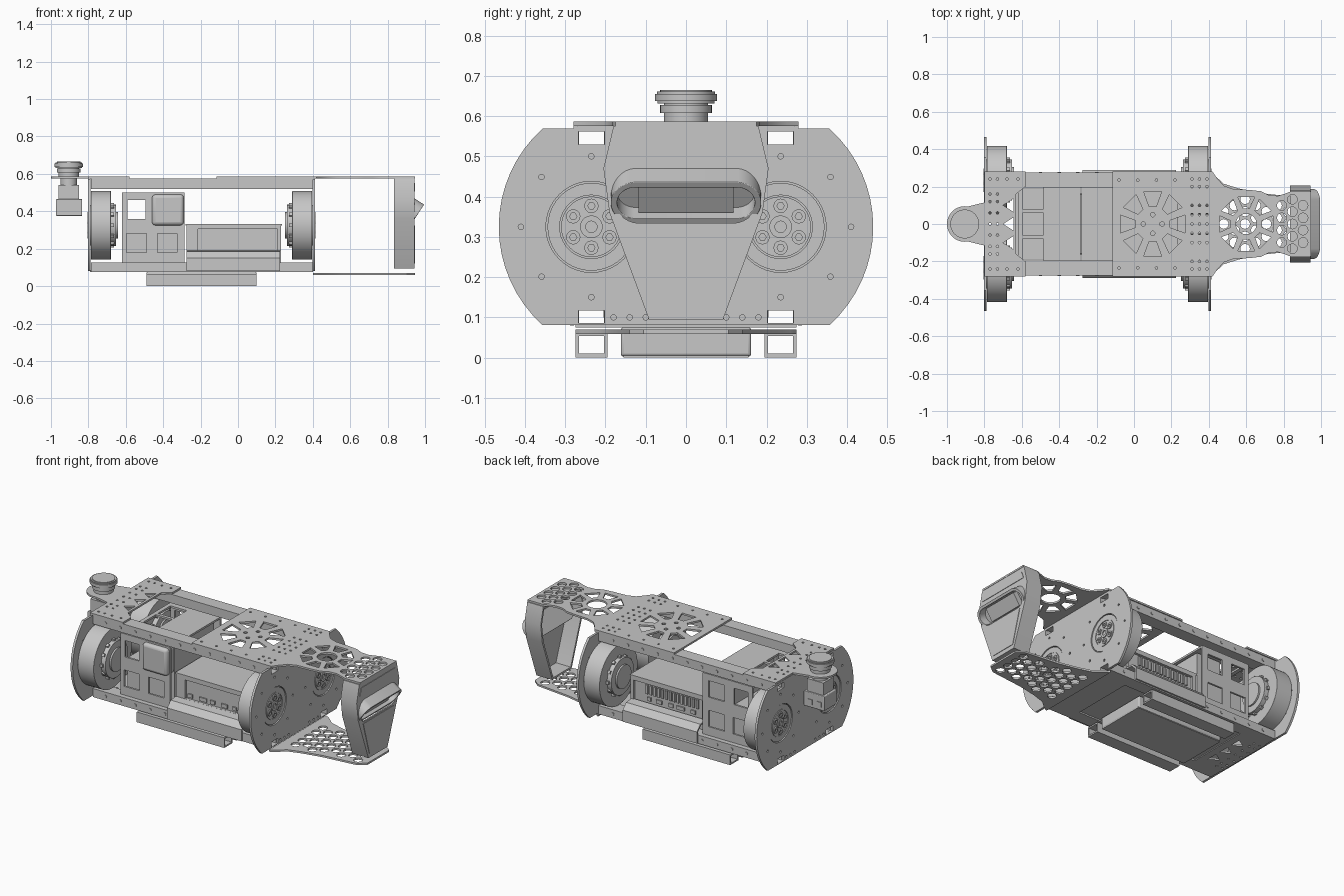
import bpy, bmesh
from math import sin, cos, pi, radians
from mathutils import Matrix, Vector

cube = bpy.data.objects.get("Cube")
if cube:
    bpy.data.objects.remove(cube)

grey = bpy.data.materials.new("plain_grey")
grey.use_nodes = True
grey.diffuse_color = (0.57, 0.57, 0.57, 1)
grey.node_tree.nodes["Principled BSDF"].inputs["Base Color"].default_value = grey.diffuse_color
parts = []

def frame(u, w, origin=(0, 0, 0)):
    """Matrix whose local x is u, local z is the extrusion direction w."""
    u, w = Vector(u).normalized(), Vector(w).normalized()
    m = Matrix((u, w.cross(u), w)).transposed().to_4x4()
    m.translation = origin
    return m

TOP = frame((1, 0, 0), (0, 0, 1))      # (x, y) extruded along z
SIDE = frame((0, 1, 0), (1, 0, 0))     # (y, z) extruded along x
FRONT = frame((1, 0, 0), (0, -1, 0))   # (x, z) extruded along -y

def solid(name, loops, axes, w0, w1, bevel=0):
    """Extrude an outline with any holes between two depths."""
    curve = bpy.data.curves.new(name, 'CURVE')
    curve.dimensions, curve.fill_mode = '2D', 'BOTH'
    curve.extrude = (w1 - w0) / 2
    for loop in loops:
        spline = curve.splines.new('POLY')
        spline.points.add(len(loop) - 1)
        for point, (u, v) in zip(spline.points, loop):
            point.co = (u, v, 0, 1)
        spline.use_cyclic_u = True
    temp = bpy.data.objects.new(name + "_curve", curve)
    bpy.context.collection.objects.link(temp)
    deps = bpy.context.evaluated_depsgraph_get()
    mesh = bpy.data.meshes.new_from_object(temp.evaluated_get(deps))
    bpy.data.objects.remove(temp)
    mesh.transform(axes @ Matrix.Translation((0, 0, (w0 + w1) / 2)))
    bm = bmesh.new()
    bm.from_mesh(mesh)
    bmesh.ops.remove_doubles(bm, verts=bm.verts, dist=0.00005)
    bmesh.ops.recalc_face_normals(bm, faces=bm.faces)
    bm.to_mesh(mesh)
    bm.free()
    mesh.materials.clear()
    mesh.materials.append(grey)
    obj = bpy.data.objects.new(name, mesh)
    bpy.context.collection.objects.link(obj)
    if bevel:
        mod = obj.modifiers.new("soft_edge", 'BEVEL')
        mod.width, mod.segments, mod.limit_method = bevel, 3, 'ANGLE'
        mod.angle_limit = radians(40)
    parts.append(obj)

def rect(u0, u1, v0, v1):
    return [(u0, v0), (u1, v0), (u1, v1), (u0, v1)]

def circle(u, v, r, n=40):
    return [(u + r * cos(2 * pi * i / n), v + r * sin(2 * pi * i / n)) for i in range(n)]

def stadium(half, r, v=0):
    angles = [2 * pi * (i + 0.5) / 36 for i in range(36)]
    return [((half if cos(a) > 0 else -half) + r * cos(a), v + r * sin(a)) for a in angles]

def sector(u, v, r0, r1, angle, a0, a1):
    corners = ((r0, -a0), (r1, -a1), (r1, a1), (r0, a0))
    return [(u + r * cos(angle + a), v + r * sin(angle + a)) for r, a in corners]

def sym_v(half):
    return half + [(u, -v) for u, v in reversed(half)]

def sym_u(half):
    return half + [(-u, v) for u, v in reversed(half)]

def bolts(us, vs):
    return [circle(u, v, 0.007, 8) for u in us for v in vs]

def hexes(first, count, limit, taper=0, shift=0):
    """Staggered lightening holes inside a tapering strip."""
    spots = [(first + i * 0.057, (j + 0.5 * ((i + shift) % 2)) * 0.066)
             for i in range(count) for j in range(-3, 4)]
    return [circle(u, v, 0.026, 12) for u, v in spots if abs(v) < limit - taper * (u - first)]

# Front decks: waisted upper one, tapering lower one
neck = [(0.42, 0.28), (0.44, 0.25), (0.48, 0.205), (0.53, 0.187), (0.62, 0.182), (0.68, 0.175),
        (0.72, 0.155), (0.77, 0.15), (0.81, 0.163), (0.84, 0.175), (0.945, 0.175)]
taper = [(0.4, 0.275), (0.43, 0.26), (0.48, 0.215), (0.56, 0.19), (0.68, 0.165), (0.9, 0.14), (0.945, 0.105)]
deck = [sym_v([(-0.115, 0.28)] + neck)]
deck += [sector(0.1, 0, 0.095, 0.18, k * pi / 4, 0.2, 0.27) for k in range(8)]
deck += [circle(0.1 + 0.05 * cos(k * pi / 2), 0.05 * sin(k * pi / 2), 0.012, 10) for k in range(4)]
deck += [sector(0.6, 0, 0.085, 0.15, k * pi / 4, 0.2, 0.3) for k in range(8)]
deck += [circle(0.6, 0, 0.055)] + hexes(0.79, 3, 0.14, shift=1)
deck += bolts([-0.08, 0.02, 0.12, 0.22], [-0.235, 0.235])
deck += bolts([0.31, 0.35, 0.39], [-0.24, -0.2, -0.1, -0.05, 0, 0.05, 0.1, 0.2, 0.24])
solid("front_deck", deck, TOP, 0.575, 0.586)
solid("front_lower_deck", [sym_v(taper)] + hexes(0.48, 8, 0.15, taper=0.1), TOP, 0.059, 0.07)
solid("front_floor", [rect(0.23, 0.4, -0.195, 0.195)], TOP, 0.075, 0.085)

# Rear decks, the upper one with a rounded tongue
wing = [(-0.63, 0.16), (-0.58, 0.2), (-0.58, 0.28), (-0.8, 0.28)]
tongue = [(-0.8, 0.115)] + [(-0.905 + 0.095 * cos(radians(80 + 10 * i)), 0.095 * sin(radians(80 + 10 * i)))
                            for i in range(10)]
slots = [[(-0.7, y), (-0.645, y - 0.035), (-0.645, y + 0.035)] for y in (-0.1, 0, 0.1)]
slots += bolts([-0.77, -0.73], [-0.16, -0.12, -0.06, 0, 0.06, 0.12, 0.16])
edge_bolts = bolts([-0.77, -0.73, -0.68, -0.62], [-0.24, 0.24])
solid("rear_deck", [sym_v(wing + tongue)] + slots + edge_bolts, TOP, 0.575, 0.586)
solid("rear_floor", [rect(-0.79, -0.6, -0.195, 0.195)] + slots, TOP, 0.075, 0.085)

# Hollow rails with bolt heads
for s, label in ((1, "left"), (-1, "right")):
    for z, hole, x0, x1, place in ((0.547, 0.018, -0.785, 0.4, "upper"), (0.101, 0.017, -0.785, 0.4, "lower"),
                                   (0.032, 0.022, -0.49, 0.1, "skid")):
        tall, y = hole + 0.009, s * 0.235
        solid(f"{label}_{place}_rail", [rect(y - 0.04, y + 0.04, z - tall, z + tall),
              rect(y - 0.031, y + 0.031, z - hole, z + hole)], SIDE, x0, x1)
        for i in range(11 if place != "skid" else 0):
            solid("rail_bolt", [circle(-0.7 + i * 0.1, z, 0.009, 10)], FRONT,
                  -s * 0.275 - 0.004, -s * 0.275 + 0.004)

# End plates with round sides and square tube openings
arc = [(0.137 + 0.328 * cos(radians(a)), 0.325 + 0.328 * sin(radians(a))) for a in range(-48, 49, 6)]
end = [sym_u(arc + [(0.28, arc[-1][1]), (0.28, 0.576)])]
for y in (-0.235, 0.235):
    end += [circle(y, 0.325, 0.113)]
    end += [circle(y + 0.175 * cos(k * pi / 4), 0.325 + 0.175 * sin(k * pi / 4), 0.007, 8) for k in range(8)]
    end += [rect(y - 0.032, y + 0.032, 0.529, 0.562), rect(y - 0.032, y + 0.032, 0.086, 0.117)]
end += bolts([-0.18, -0.14, -0.1, 0.1, 0.14, 0.18], [0.1])

def along(x, s, a, b):
    """Depth range measured inward from an end plate."""
    return sorted((x - s * a, x - s * b))

# Drive motors behind each end plate
for x, s, label in ((0.412, 1, "front"), (-0.802, -1, "rear")):
    solid(f"{label}_end_plate", end, SIDE, *along(x, s, 0, 0.014))
    for y in (-0.235, 0.235):
        z, name = 0.325, f"{label}_motor"
        solid(name + "_drum", [circle(y, z, 0.183, 56)], SIDE, *along(x, s, 0.016, 0.122), bevel=0.006)
        solid(name + "_hub", [circle(y, z, 0.11)], SIDE, *along(x, s, 0.12, 0.15), bevel=0.004)
        solid(name + "_cap", [circle(y, z, 0.07)], SIDE, *along(x, s, 0.15, 0.16))
        solid(name + "_face", [circle(y, z, 0.109)], SIDE, *along(x, s, 0.004, 0.02))
        solid(name + "_ring", [circle(y, z, 0.08), circle(y, z, 0.074)], SIDE, *along(x, s, 0, 0.006))
        solid(name + "_centre", [circle(y, z, 0.028), circle(y, z, 0.014)], SIDE, *along(x, s, -0.002, 0.006))
        for k in range(6):
            a = k * pi / 3 + pi / 6
            cy, cz = y + 0.052 * cos(a), z + 0.052 * sin(a)
            solid(name + "_bolt", [circle(cy, cz, 0.018, 12), circle(cy, cz, 0.009, 6)], SIDE,
                  *along(x, s, -0.002, 0.006))
        for k in range(12):
            solid(name + "_lug", [sector(y, z, 0.1, 0.12, k * pi / 6, 0.08, 0.08)], SIDE, *along(x, s, 0.12, 0.138))

# Electronics bay
windows = [rect(-0.59, -0.495, 0.36, 0.46), rect(-0.595, -0.49, 0.18, 0.28), rect(-0.43, -0.325, 0.18, 0.28)]
for s, label in ((1, "front"), (-1, "back")):
    holes = windows + ([rect(-0.43, -0.325, 0.36, 0.46)] if s < 0 else [])
    solid(f"bay_{label}_panel", [rect(-0.62, -0.285, 0.126, 0.5)] + holes, FRONT, s * 0.24 - 0.006, s * 0.24 + 0.006)
solid("bay_lower_block", [rect(-0.61, -0.295, 0.08, 0.33)], FRONT, -0.19, 0.19)
solid("bay_upper_block", [rect(-0.46, -0.295, 0.33, 0.48)], FRONT, -0.19, 0.19)
solid("bay_socket_box", [rect(-0.46, -0.29, 0.325, 0.49)], FRONT, 0.19, 0.272, bevel=0.018)
solid("bay_top", [rect(-0.62, -0.285, -0.24, 0.24)] +
      [rect(-0.595, -0.485, y, y + 0.12) for y in (-0.2, -0.06, 0.08)], TOP, 0.488, 0.5)

# Computer box with port panels and side tray lips
solid("computer_box", [rect(-0.275, 0.23, 0.08, 0.325)], FRONT, -0.19, 0.19)
solid("computer_lid", [rect(-0.28, 0.235, -0.205, 0.205)], TOP, 0.325, 0.333)
solid("front_port_frame", [rect(-0.275, 0.23, 0.1, 0.325), rect(-0.215, 0.21, 0.19, 0.305)], FRONT, 0.19, 0.205)
solid("back_port_frame", [rect(-0.275, 0.23, 0.1, 0.325), rect(-0.25, 0.21, 0.18, 0.305)], FRONT, -0.205, -0.19)
for i in range(14):
    solid("back_fin", [rect(-0.22 + i * 0.026, -0.206 + i * 0.026, 0.24, 0.295)], FRONT, -0.2, -0.19)
for i, width in enumerate((0.03, 0.05, 0.03, 0.04, 0.025)):
    x = -0.2 + i * 0.075
    for w in (0.194, -0.194):
        solid("port", [rect(x, x + width, 0.2, 0.222)], FRONT, w - 0.004, w + 0.004)
lip = [(0.2, 0.19), (0.255, 0.185), (0.288, 0.15), (0.288, 0.08), (0.278, 0.08), (0.278, 0.145),
       (0.25, 0.175), (0.2, 0.18)]
for s, label in ((1, "left"), (-1, "right")):
    solid(f"{label}_tray_lip", [[(s * y, z) for y, z in lip]], SIDE, -0.275, 0.225)

# Battery tray
solid("battery", [rect(-0.49, 0.1, -0.162, 0.162)], TOP, 0.003, 0.075, bevel=0.008)
solid("battery_base", [rect(-0.49, 0.1, -0.155, 0.155)], TOP, 0, 0.006)

# Nose shell with an opening for the camera, and raised panels
hull = sym_u([(0.18, 0.575), (0.205, 0.47), (0.19, 0.36), (0.092, 0.095)])
inner = sym_u([(0.17, 0.563), (0.193, 0.47), (0.178, 0.362), (0.083, 0.107)])
solid("nose_wall", [hull, inner], SIDE, 0.835, 0.936)
solid("nose_front", [hull, stadium(0.115, 0.066, 0.4)], SIDE, 0.934, 0.943)
solid("nose_top_panel", [sym_u([(0.16, 0.55), (0.178, 0.505)])], SIDE, 0.943, 0.946)
solid("nose_lower_panel", [sym_u([(0.145, 0.325), (0.085, 0.12)])], SIDE, 0.943, 0.946)

# Tilted camera hood
CAM = frame((0, 1, 0), (0.835, 0, -0.55), (0.961, 0, 0.384))
solid("camera_hood", [stadium(0.125, 0.062), stadium(0.125, 0.046)], CAM, -0.075, 0, bevel=0.004)
solid("camera_back", [stadium(0.125, 0.05)], CAM, -0.075, -0.05)
solid("camera_body", [rect(-0.118, 0.118, -0.04, 0.04)], CAM, -0.052, -0.018)

# Emergency stop button, built as a stack of discs
cx = -0.905
for name, r, z0, z1 in (("neck", 0.045, 0.535, 0.578), ("collar", 0.055, 0.585, 0.632),
                        ("flange", 0.064, 0.608, 0.628), ("head_base", 0.071, 0.631, 0.637),
                        ("head", 0.077, 0.637, 0.655), ("head_crown", 0.072, 0.655, 0.661),
                        ("head_top", 0.064, 0.661, 0.665)):
    solid("stop_" + name, [circle(cx, 0, r, 48)], TOP, z0, z1)
solid("stop_mount", [rect(-0.96, -0.85, -0.05, 0.05)], TOP, 0.46, 0.54)
solid("stop_contact_block", [rect(-0.973, -0.833, -0.06, 0.06)], TOP, 0.375, 0.465, bevel=0.004)
for x in (-0.94, -0.88):
    for w in (0.06, -0.06):
        solid("stop_terminal", [rect(x - 0.015, x + 0.015, 0.395, 0.425)], FRONT, w - 0.004, w + 0.004)

# Smooth curved walls, keep edges sharp
for obj in bpy.context.view_layer.objects:
    obj.select_set(obj in parts)
bpy.context.view_layer.objects.active = parts[0]
bpy.ops.object.shade_smooth_by_angle()
